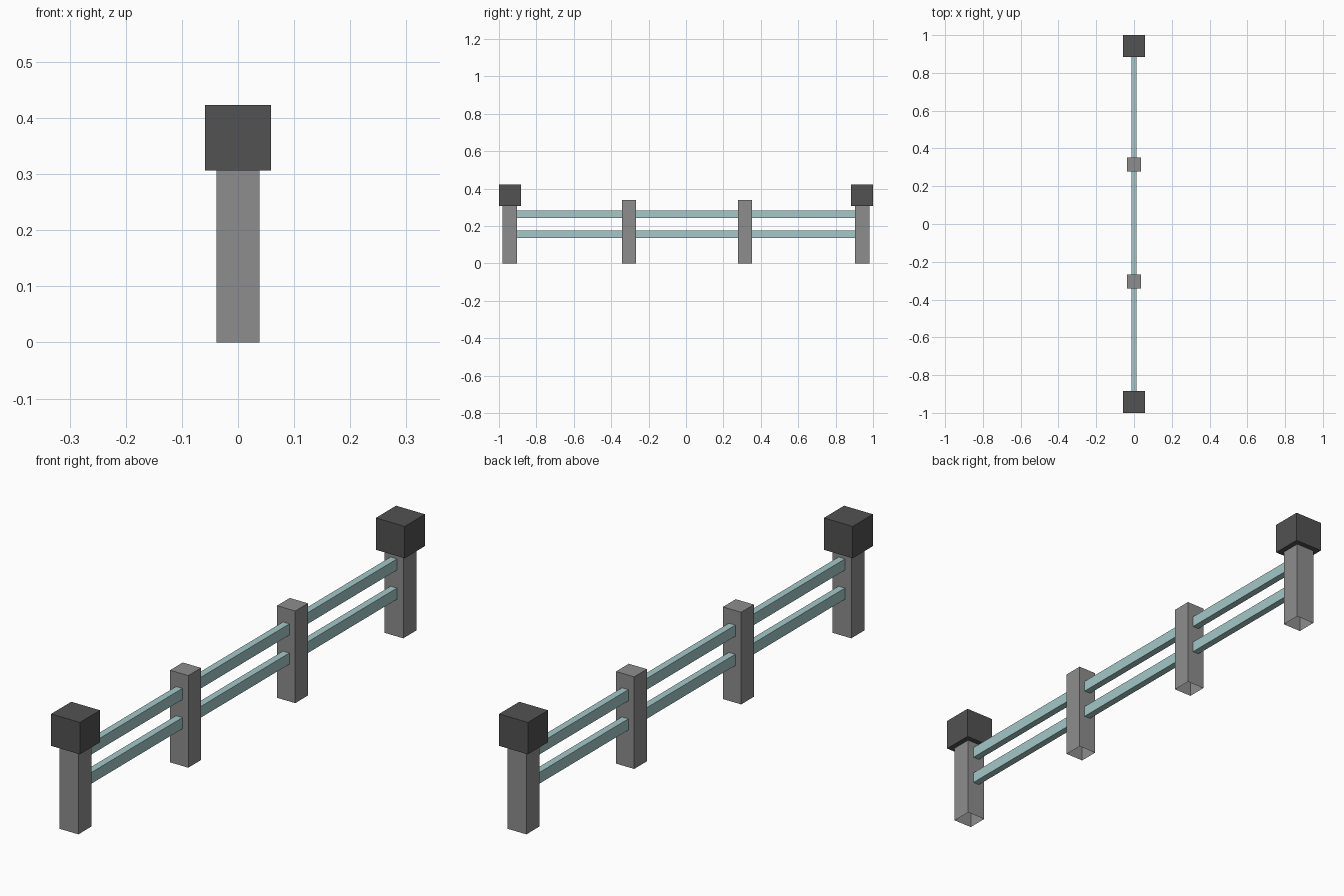
import bpy, bmesh
from mathutils import Matrix, Vector

if "Cube" in bpy.data.objects:
    bpy.data.objects.remove(bpy.data.objects["Cube"])


def material(name, rgb):
    mat = bpy.data.materials.new(name)
    mat.diffuse_color = (*rgb, 1)
    mat.use_nodes = True
    mat.node_tree.nodes["Principled BSDF"].inputs["Base Color"].default_value = mat.diffuse_color
    return mat


def box(name, center, size, mat, open_bottom=False):
    bm = bmesh.new()
    bmesh.ops.create_cube(bm, size=1, matrix=Matrix.Diagonal((*size, 1)))
    if open_bottom:
        bm.normal_update()
        bottom = [f for f in bm.faces if f.normal.z < -0.5]
        bmesh.ops.delete(bm, geom=bottom, context='FACES_ONLY')
    mesh = bpy.data.meshes.new(name)
    bm.to_mesh(mesh)
    bm.free()
    mesh.materials.append(mat)
    obj = bpy.data.objects.new(name, mesh)
    obj.location = Vector(center)
    bpy.context.collection.objects.link(obj)
    return obj


post_grey = material("post_grey", (0.27, 0.27, 0.27))
cap_grey = material("cap_dark_grey", (0.085, 0.085, 0.085))
rail_teal = material("rail_teal", (0.37, 0.58, 0.58))

END_Y, POST_H = 0.9415, 0.338
CAP, CAP_Z = 0.117, 0.365

# End posts with oversized cube caps
for side, y in (("front", -END_Y), ("back", END_Y)):
    box(f"{side}_end_post", (0, y, POST_H / 2), (0.077, 0.077, POST_H), post_grey, True)
    box(f"{side}_post_cap", (0, y, CAP_Z), (CAP, CAP, CAP), cap_grey)

# Slimmer intermediate posts
for side, y in (("front", -0.304), ("back", 0.316)):
    box(f"{side}_middle_post", (0, y, POST_H / 2), (0.074, 0.074, POST_H), post_grey, True)

# Two rails running through the posts
for level, z in (("lower", 0.157), ("upper", 0.264)):
    box(f"{level}_rail", (0, 0, z), (0.026, 2 * END_Y - 0.06, 0.041), rail_teal)
